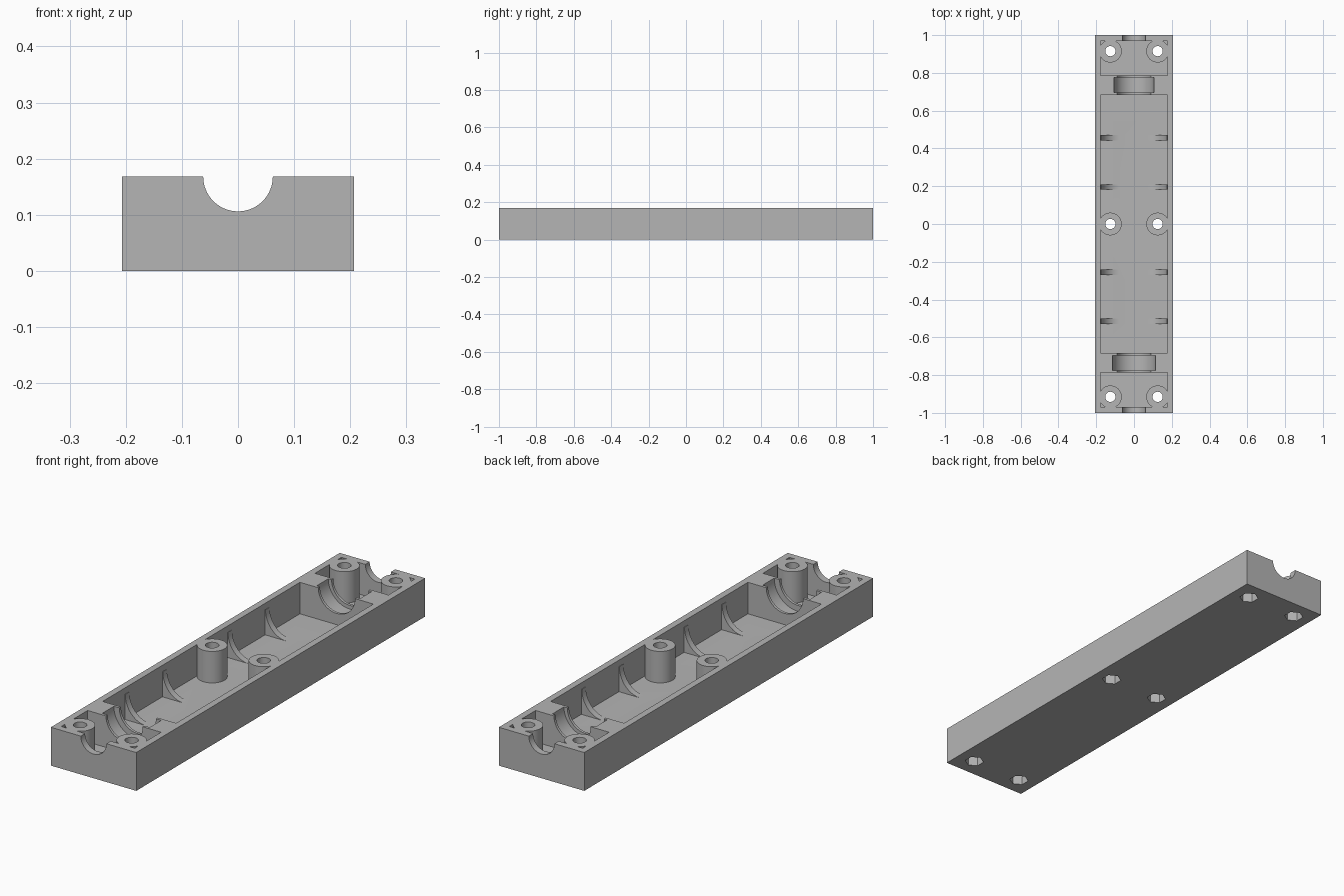
import bpy
import bmesh
import math
from mathutils import Matrix, Vector

if "Cube" in bpy.data.objects:
    bpy.data.objects.remove(bpy.data.objects["Cube"], do_unlink=True)

# Main dimensions
HALF_W, HALF_L, RIM = 0.207, 1.0, 0.168
IN_W, IN_L, FLOOR = 0.178, 0.97, 0.03
WALL_IN, WALL_OUT = 0.683, 0.787
RIB_TOP, RIB_FOOT, RIB_T = 0.14, 0.075, 0.028
OVER = 0.3

grey = bpy.data.materials.new("plain_grey")
grey.use_nodes = True
colour = (0.46, 0.46, 0.46, 1)
grey.diffuse_color = colour
grey.node_tree.nodes["Principled BSDF"].inputs["Base Color"].default_value = colour


def make(name, bm):
    bmesh.ops.recalc_face_normals(bm, faces=bm.faces)
    mesh = bpy.data.meshes.new(name)
    bm.to_mesh(mesh)
    bm.free()
    mesh.materials.append(grey)
    ob = bpy.data.objects.new(name, mesh)
    bpy.context.collection.objects.link(ob)
    return ob


def box(name, lo, hi):
    lo, hi = Vector(lo), Vector(hi)
    bm = bmesh.new()
    bmesh.ops.create_cube(bm, size=1, matrix=Matrix.Translation((lo + hi) / 2)
                          @ Matrix.Diagonal((*(hi - lo), 1)))
    return make(name, bm)


def cylinder(name, r, centre, length, sides=64, along_y=False):
    turn = Matrix.Rotation(math.pi / 2, 4, 'X') if along_y else Matrix()
    bm = bmesh.new()
    bmesh.ops.create_cone(bm, cap_ends=True, segments=sides, radius1=r, radius2=r,
                          depth=length, matrix=Matrix.Translation(centre) @ turn)
    return make(name, bm)


def rib(side, y):
    # Concave gusset between the side wall and the floor
    pts = [(IN_W + 0.01, FLOOR - 0.01), (IN_W + 0.01, RIB_TOP)]
    steps = 16
    for i in range(steps + 1):
        a = math.pi / 2 * i / steps
        pts.append((RIB_FOOT + (IN_W - 0.002 - RIB_FOOT) * math.cos(a),
                    RIB_TOP - (RIB_TOP - FLOOR) * math.sin(a)))
    pts.append((RIB_FOOT, FLOOR - 0.01))
    bm = bmesh.new()
    face = bm.faces.new([bm.verts.new((side * x, y - RIB_T / 2, z)) for x, z in pts])
    out = bmesh.ops.extrude_face_region(bm, geom=[face])
    moved = [v for v in out["geom"] if isinstance(v, bmesh.types.BMVert)]
    bmesh.ops.translate(bm, verts=moved, vec=(0, RIB_T, 0))
    return make("rib", bm)


def subtract(target, cutters):
    for cutter in cutters:
        mod = target.modifiers.new("cut", 'BOOLEAN')
        mod.operation = 'DIFFERENCE'
        mod.solver = 'EXACT'
        mod.object = cutter
        bpy.context.view_layer.objects.active = target
        bpy.ops.object.modifier_apply(modifier=mod.name)
        bpy.data.objects.remove(cutter, do_unlink=True)


screws = [(x, y) for x in (-0.125, 0.125) for y in (-0.915, 0, 0.915)]


def cavity(y0, y1, rib_rows=()):
    # Pocket volume with screw bosses and ribs left standing
    pocket = box("pocket", (-IN_W, y0, FLOOR), (IN_W, y1, OVER))
    keep = [cylinder("boss", 0.06, (x, y, 0.2), 0.5)
            for x, y in screws if y0 < y < y1]
    keep += [rib(s, y) for s in (-1, 1) for y in rib_rows]
    subtract(pocket, keep)
    return pocket


# Tray with three open compartments
tray = box("lower_housing", (-HALF_W, -HALF_L, 0), (HALF_W, HALF_L, RIM))
subtract(tray, [cavity(-WALL_IN, WALL_IN, (-0.515, -0.255, 0.196, 0.456)),
                cavity(WALL_OUT, IN_L), cavity(-IN_L, -WALL_OUT)])

# Shaft notches, shaft passages and wider bearing seats
for side, seat_r in ((-1, 0.115), (1, 0.105)):
    subtract(tray, [
        cylinder("notch", 0.062, (0, side * 1.0, RIM), 0.08, along_y=True),
        cylinder("passage", 0.089, (0, side * 0.735, RIM), 0.13, along_y=True),
        cylinder("seat", seat_r, (0, side * 0.735, RIM), 0.08, along_y=True)])

# Screw holes with hexagonal nut recesses underneath
for x, y in screws:
    subtract(tray, [cylinder("hole", 0.027, (x, y, 0.1), 0.4, 32),
                    cylinder("nut", 0.04, (x, y, 0), 0.1, 6)])

bpy.ops.object.select_all(action='DESELECT')
tray.select_set(True)
bpy.context.view_layer.objects.active = tray
bpy.ops.object.shade_smooth_by_angle(angle=math.radians(30))
